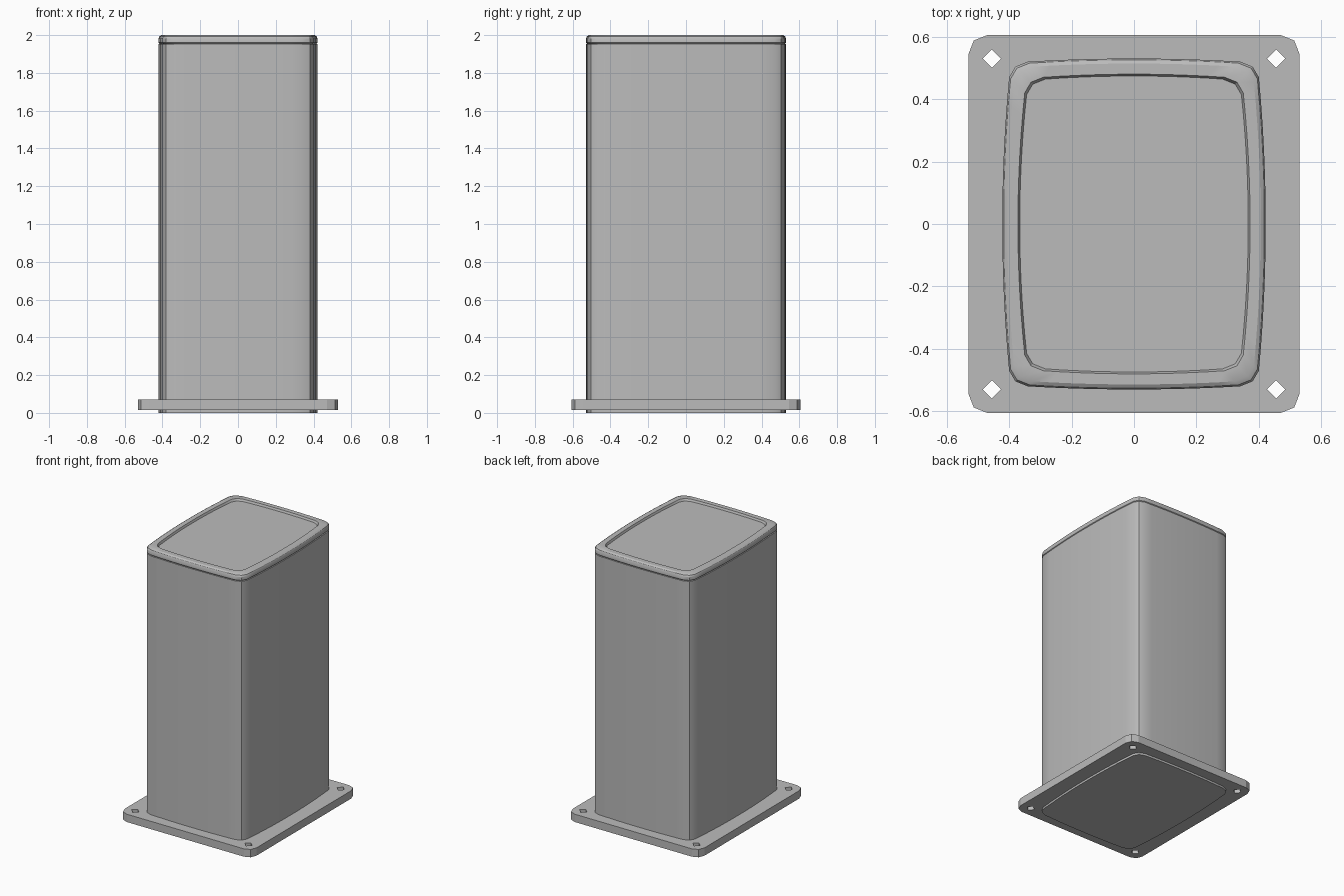
import bpy
import bmesh
import math

old = bpy.data.objects.get("Cube")
if old:
    bpy.data.objects.remove(old, do_unlink=True)

grey = bpy.data.materials.new("plain grey")
grey.use_nodes = True
colour = (0.5, 0.5, 0.5, 1)
grey.diffuse_color = colour
grey.node_tree.nodes["Principled BSDF"].inputs["Base Color"].default_value = colour


def mirror_quarter(quarter):
    """Complete a counter-clockwise loop from its corner points in +x +y."""
    back = quarter[::-1]
    return (quarter + [(-x, y) for x, y in back]
            + [(-x, -y) for x, y in quarter] + [(x, -y) for x, y in back])


def barrel_outline(inset):
    """Rounded rectangle with gently bowed sides."""
    w, d, bow_x, bow_y = 0.4 - inset, 0.52 - inset, 0.022, 0.01
    side_end, front_end = d - 0.05, w - 0.06
    steps = 6
    side = [(w + bow_x * (1 - (i / steps) ** 2), side_end * i / steps)
            for i in range(1, steps + 1)]
    corner = [(w - 0.02, d - 0.016)]
    front = [(front_end * i / steps, d + bow_y * (1 - (i / steps) ** 2))
             for i in range(steps, 0, -1)]
    return mirror_quarter(side + corner + front)


def loft(name, rings, angle=30):
    """Closed solid through a list of (outline, height) rings."""
    bm = bmesh.new()
    loops = [[bm.verts.new((x, y, z)) for x, y in outline] for outline, z in rings]
    n = len(loops[0])
    for a, b in zip(loops, loops[1:]):
        for i in range(n):
            j = (i + 1) % n
            bm.faces.new((a[i], a[j], b[j], b[i]))
    bm.faces.new(loops[0][::-1])
    bm.faces.new(loops[-1])
    bmesh.ops.recalc_face_normals(bm, faces=bm.faces)
    mesh = bpy.data.meshes.new(name)
    bm.to_mesh(mesh)
    bm.free()
    mesh.materials.append(grey)
    obj = bpy.data.objects.new(name, mesh)
    bpy.context.collection.objects.link(obj)
    bpy.ops.object.select_all(action="DESELECT")
    obj.select_set(True)
    bpy.context.view_layer.objects.active = obj
    bpy.ops.object.shade_smooth_by_angle(angle=math.radians(angle))
    return obj


# Post body, standing slightly below the flange
post = barrel_outline(0)
loft("post_body", [(post, 0), (post, 1.952)])

# Cap with softened edges and a shallow recessed top
cap_rings = [(0.008, 1.952), (0, 1.96), (0, 1.982), (0.005, 1.993),
             (0.016, 2.0), (0.05, 2.0), (0.056, 1.985)]
loft("end_cap", [(barrel_outline(inset), z) for inset, z in cap_rings])

# Base flange with clipped corners
plate = mirror_quarter([(0.53, 0.545), (0.513, 0.588), (0.47, 0.605)])
flange = loft("base_flange", [(plate, 0.015), (plate, 0.072)], angle=20)

# Diamond bolt holes through the flange
for sx in (-1, 1):
    for sy in (-1, 1):
        bpy.ops.mesh.primitive_cylinder_add(
            vertices=4, radius=0.029, depth=0.4,
            location=(0.455 * sx, 0.53 * sy, 0.04))
        cutter = bpy.context.object
        cutter.name = "bolt_hole_cutter"
        cutter.data.materials.append(grey)
        cutter.hide_render = True
        cutter.hide_set(True)
        hole = flange.modifiers.new("bolt_hole", "BOOLEAN")
        hole.operation = "DIFFERENCE"
        hole.solver = "EXACT"
        hole.object = cutter
